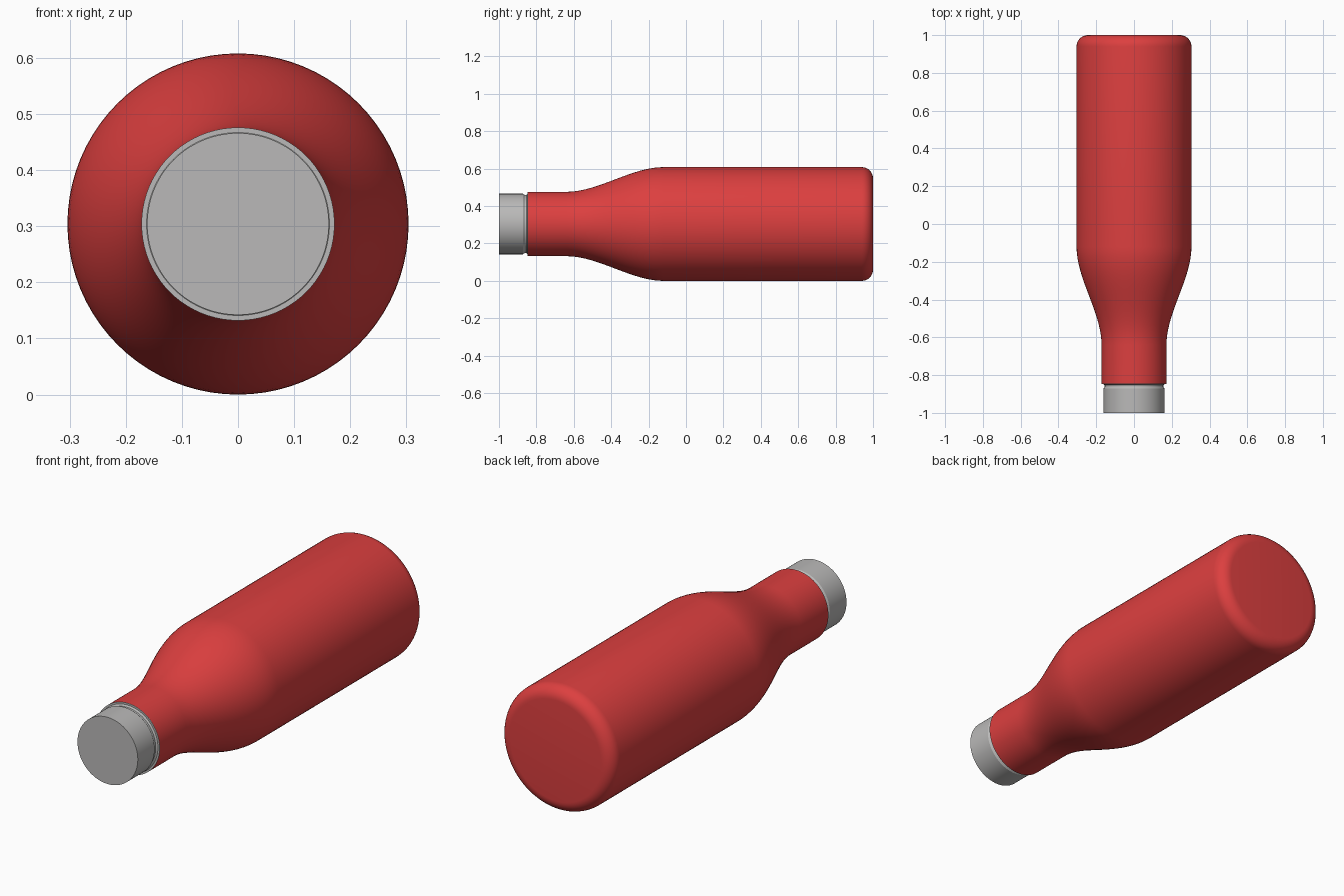
import bpy
import bmesh
import math

cube = bpy.data.objects.get("Cube")
if cube:
    bpy.data.objects.remove(cube, do_unlink=True)

SEGMENTS = 80
RADIUS = 0.304      # body radius, also the height of the axis
NECK = 0.172


def material(name, colour, roughness):
    mat = bpy.data.materials.new(name)
    mat.use_nodes = True
    mat.diffuse_color = colour
    bsdf = mat.node_tree.nodes["Principled BSDF"]
    bsdf.inputs["Base Color"].default_value = colour
    bsdf.inputs["Roughness"].default_value = roughness
    return mat


def lathe(name, profile, mat):
    """Turn (y, radius) points round the lying axis; radius 0 is not needed, ends get caps."""
    bm = bmesh.new()
    rings = []
    for y, r in profile:
        ring = []
        for i in range(SEGMENTS):
            a = math.tau * i / SEGMENTS
            ring.append(bm.verts.new((r * math.cos(a), y, RADIUS + r * math.sin(a))))
        rings.append(ring)
    for a, b in zip(rings, rings[1:]):
        for i in range(SEGMENTS):
            j = (i + 1) % SEGMENTS
            bm.faces.new((a[i], a[j], b[j], b[i]))
    bm.faces.new(rings[0])
    bm.faces.new(rings[-1])
    bmesh.ops.recalc_face_normals(bm, faces=bm.faces)
    mesh = bpy.data.meshes.new(name)
    bm.to_mesh(mesh)
    bm.free()
    mesh.materials.append(mat)
    obj = bpy.data.objects.new(name, mesh)
    bpy.context.collection.objects.link(obj)
    bpy.ops.object.select_all(action="DESELECT")
    obj.select_set(True)
    bpy.context.view_layer.objects.active = obj
    bpy.ops.object.shade_smooth_by_angle(angle=math.radians(30))
    return obj


red = material("red_paint", (0.72, 0.05, 0.05, 1), 0.4)
grey = material("grey_metal", (0.49, 0.485, 0.48, 1), 0.4)

# Bottle body: straight neck, S-curved shoulder, straight side, rounded base
body = [(-0.845, NECK)]
start, end, steps = -0.64, -0.12, 20
for k in range(steps + 1):
    t = k / steps
    body.append((start + (end - start) * t,
                 NECK + (RADIUS - NECK) * t * t * (3 - 2 * t)))
fillet = 0.06
for k in range(9):
    a = math.pi / 2 * k / 8
    body.append((1 - fillet + fillet * math.sin(a),
                 RADIUS - fillet + fillet * math.cos(a)))
lathe("bottle_body", body, red)

# Metal collar: thin lip on the neck with a groove behind the cap
lathe("neck_collar", [(-0.847, NECK), (-0.847, 0.163), (-0.853, 0.155),
                      (-0.862, 0.155)][::-1] + [(-0.844, NECK)], grey)

# Screw cap with a chamfered inner edge
lathe("screw_cap", [(-1, 0.162), (-0.872, 0.162), (-0.86, 0.154)], grey)
